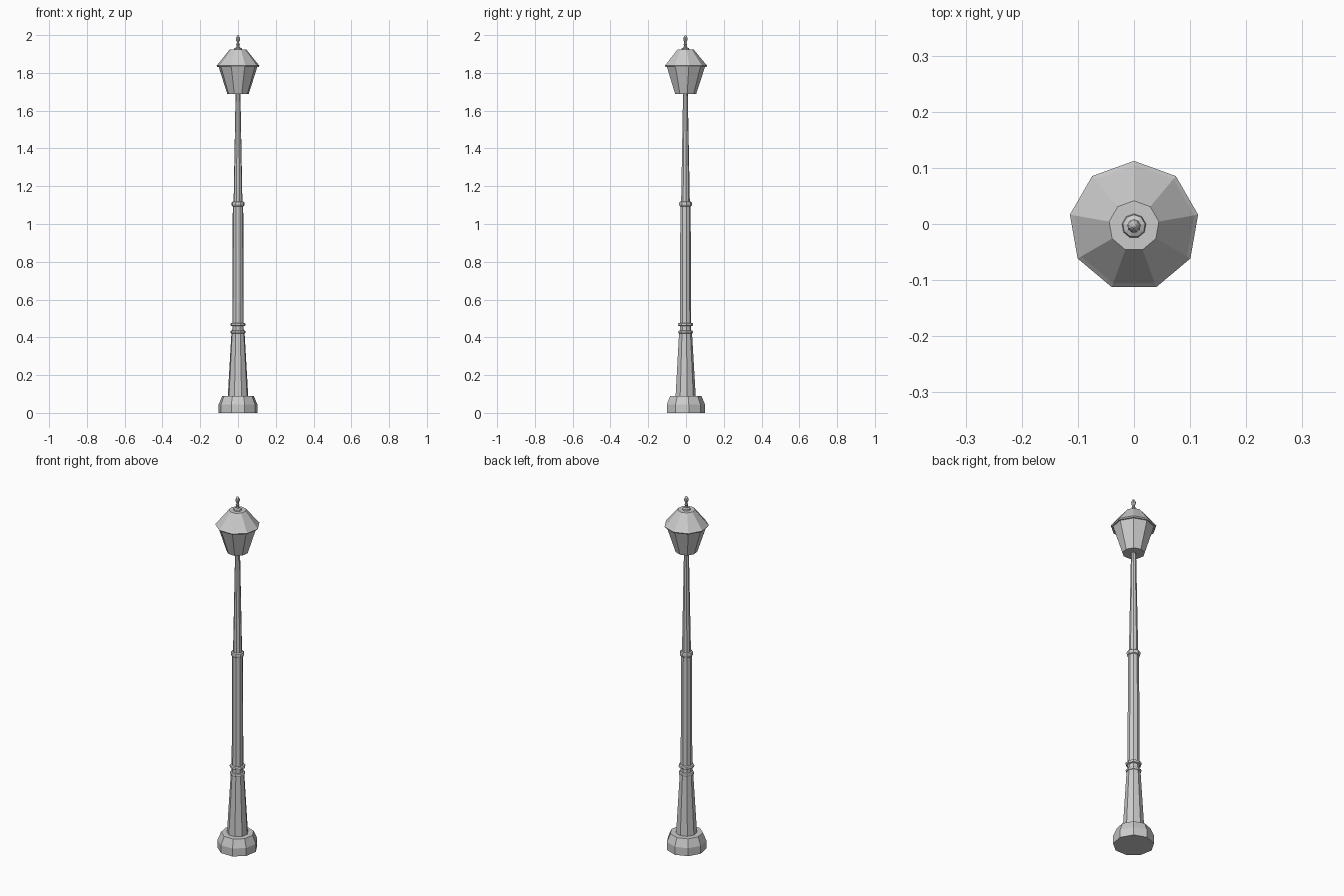
import bpy, bmesh, math

if "Cube" in bpy.data.objects:
    bpy.data.objects.remove(bpy.data.objects["Cube"])

SIDES = 9
CY = -0.0035  # nonagon axis offset so the bounds are centred


def lathe(name, profile, sides=SIDES):
    """Spin a (radius, z) profile into a closed faceted solid, one corner towards +y."""
    bm = bmesh.new()
    rings = []
    for r, z in profile:
        if r == 0:
            rings.append([bm.verts.new((0, CY, z))])
            continue
        angles = [math.pi / 2 + 2 * math.pi * i / sides for i in range(sides)]
        rings.append([bm.verts.new((r * math.cos(a), CY + r * math.sin(a), z)) for a in angles])
    for a, b in zip(rings, rings[1:]):
        for i in range(sides):
            j = (i + 1) % sides
            if len(b) == 1:
                bm.faces.new((a[i], a[j], b[0]))
            else:
                bm.faces.new((a[i], a[j], b[j], b[i]))
    bm.faces.new(rings[0][::-1])
    if len(rings[-1]) > 1:
        bm.faces.new(rings[-1])
    bmesh.ops.recalc_face_normals(bm, faces=bm.faces)
    mesh = bpy.data.meshes.new(name)
    bm.to_mesh(mesh)
    bm.free()
    obj = bpy.data.objects.new(name, mesh)
    bpy.context.collection.objects.link(obj)
    return obj


def collar(name, z, r, h=0.009):
    """Rounded moulding around the post."""
    lathe(name, [(r - 0.008, z - h), (r - 0.002, z - h * 0.7), (r, z - h * 0.25),
                 (r, z + h * 0.25), (r - 0.002, z + h * 0.7), (r - 0.008, z + h)])


# Foot and post sections
lathe("base", [(0.104, 0), (0.104, 0.045), (0.085, 0.09)])
lathe("lower_post", [(0.055, 0.088), (0.035, 0.43)])
lathe("middle_post", [(0.031, 0.42), (0.028, 1.11)])
lathe("upper_post", [(0.024, 1.10), (0.013, 1.69)])

# Mouldings where the sections join
collar("lower_collar", 0.428, 0.040)
collar("second_collar", 0.468, 0.041)
collar("upper_collar", 1.106, 0.035, 0.014)

# Lantern
lathe("lantern_glass", [(0.057, 1.687), (0.106, 1.838)])
lathe("lantern_roof", [(0.112, 1.832), (0.116, 1.838), (0.109, 1.845), (0.045, 1.923)])

# Finial on the roof
lathe("finial", [(0.022, 1.922), (0.020, 1.930), (0.010, 1.935), (0.007, 1.945),
                 (0.010, 1.951), (0.007, 1.957), (0.006, 1.964), (0.011, 1.972),
                 (0.012, 1.980), (0.009, 1.990), (0.004, 1.998), (0, 2.0)])
